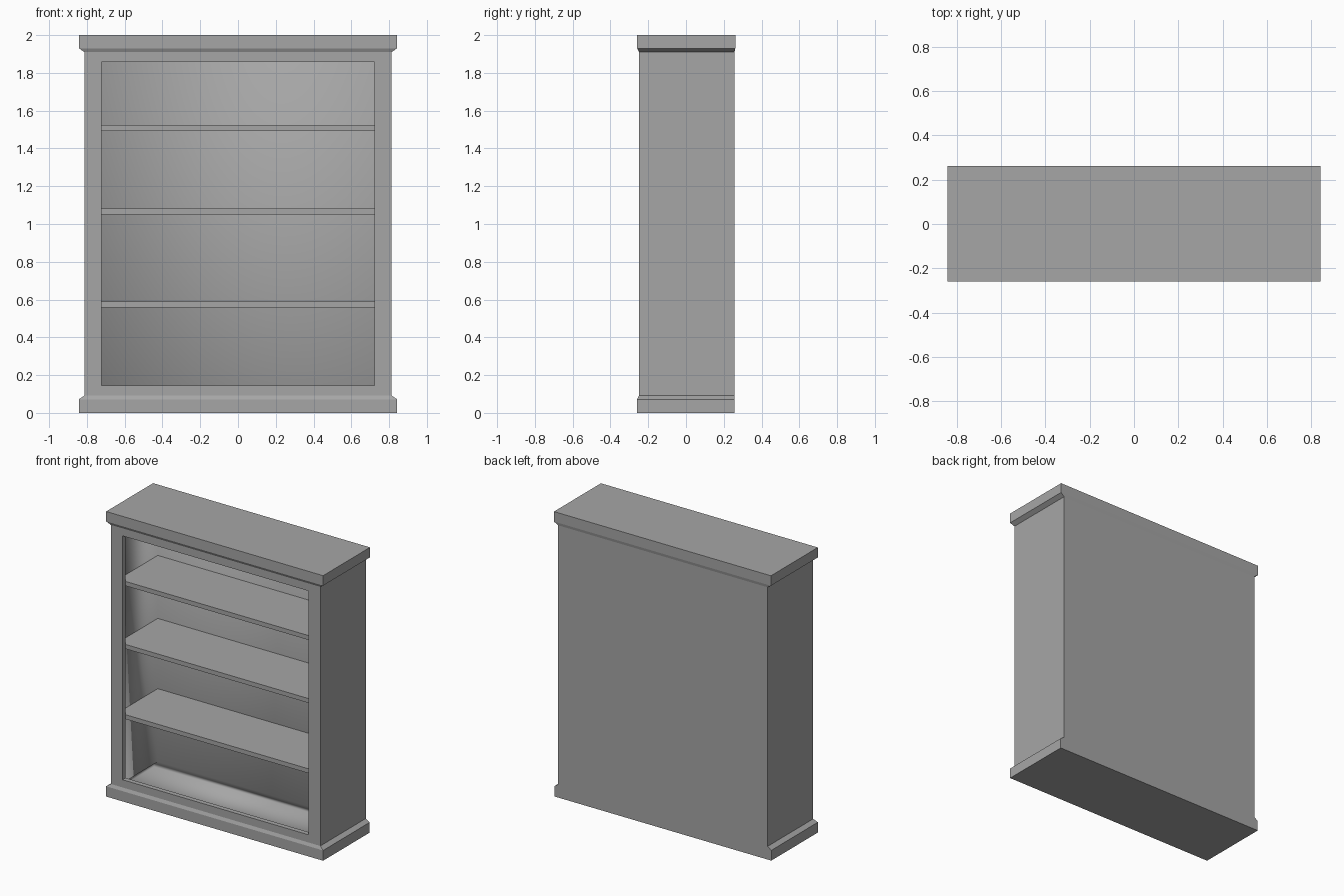
import bpy, bmesh

cube = bpy.data.objects.get("Cube")
if cube:
    bpy.data.objects.remove(cube, do_unlink=True)

grey = bpy.data.materials.new("plain_grey")
grey.use_nodes = True
colour = (0.38, 0.38, 0.38, 1)
grey.diffuse_color = colour
grey.node_tree.nodes["Principled BSDF"].inputs["Base Color"].default_value = colour

WALL = 0.034                      # board thickness of the hollow case
BODY_X, FRONT, BACK = 0.813, -0.249, 0.257
OPEN_X, OPEN_LOW, OPEN_HIGH = 0.722, 0.146, 1.857


def finish(name, bm, smooth=False):
    mesh = bpy.data.meshes.new(name)
    for face in bm.faces:
        face.smooth = smooth
    bm.to_mesh(mesh)
    bm.free()
    mesh.materials.append(grey)
    obj = bpy.data.objects.new(name, mesh)
    bpy.context.collection.objects.link(obj)
    return obj


def flat_ring(bm, x, front, back, z):
    """Rectangle of vertices lying at height z."""
    return [bm.verts.new(p) for p in
            ((-x, front, z), (x, front, z), (x, back, z), (-x, back, z))]


def opening_ring(bm, y):
    """Rectangle of vertices around the opening at depth y."""
    return [bm.verts.new(p) for p in
            ((-OPEN_X, y, OPEN_LOW), (OPEN_X, y, OPEN_LOW),
             (OPEN_X, y, OPEN_HIGH), (-OPEN_X, y, OPEN_HIGH))]


def bridge(bm, a, b, sides=range(4)):
    for i in sides:
        j = (i + 1) % 4
        bm.faces.new((a[i], a[j], b[j], b[i]))


def shell(inset):
    """Plinth, moulding, body, moulding and cornice, moved inward by inset."""
    bm = bmesh.new()
    ease = inset * 0.45           # keeps the mouldings parallel
    sections = [(0.842, -0.259, BACK, inset),
                (0.842, -0.259, BACK, 0.072 - ease),
                (BODY_X, FRONT, BACK, 0.092 - ease),
                (BODY_X, FRONT, BACK, 1.91 + ease),
                (0.842, -0.259, 0.261, 1.93 + ease),
                (0.842, -0.259, 0.261, 2 - inset)]
    rings = [flat_ring(bm, x - inset, front + inset, back - inset, z)
             for x, front, back, z in sections]
    for low, high in zip(rings, rings[1:]):
        # The tall body section leaves its front open for the frame
        bridge(bm, low, high, (1, 2, 3) if low is rings[2] else range(4))
    bm.faces.new(rings[0][::-1])
    bm.faces.new(rings[-1])
    border = rings[2][:2] + rings[3][1::-1]
    rim = opening_ring(bm, FRONT + inset)
    bridge(bm, border, rim)
    return bm, rim


# Outside of the case, with the edge of the front frame
bm, rim = shell(0)
bridge(bm, rim, opening_ring(bm, FRONT + WALL))
finish("case", bm)

# Softly shaded inside of the case, facing inward
bm, rim = shell(WALL)
bmesh.ops.reverse_faces(bm, faces=bm.faces)
finish("case_lining", bm, smooth=True)

# Shelves run from the frame to the back and from wall to wall
shelf_front, shelf_back = FRONT + WALL, BACK - WALL
for name, z in (("lower_shelf", 0.574), ("middle_shelf", 1.067), ("upper_shelf", 1.509)):
    bm = bmesh.new()
    bmesh.ops.create_cube(bm, size=1)
    bmesh.ops.scale(bm, vec=(2 * (BODY_X - WALL), shelf_back - shelf_front, 0.031), verts=bm.verts)
    bmesh.ops.translate(bm, vec=(0, (shelf_front + shelf_back) / 2, z), verts=bm.verts)
    finish(name, bm)
